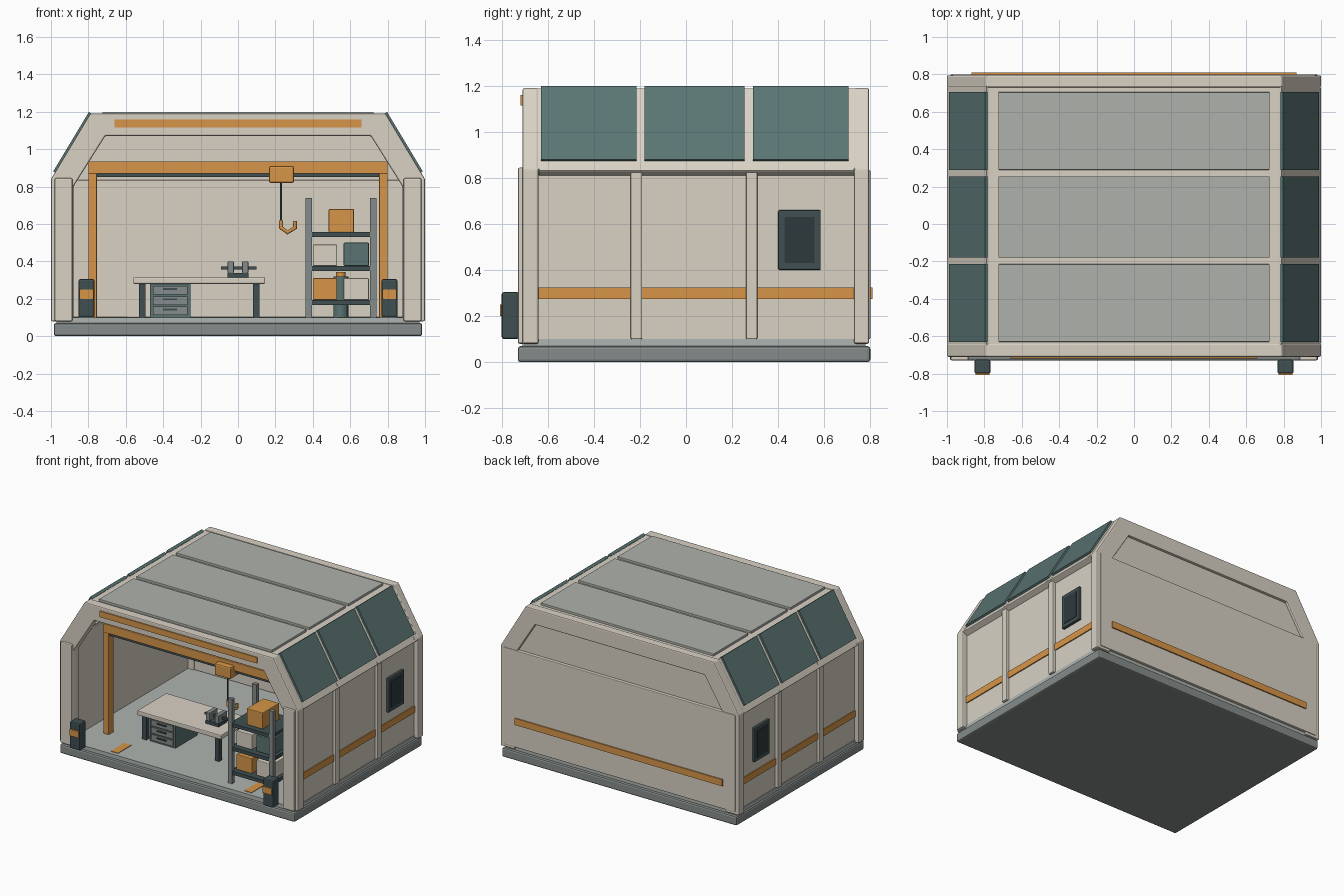
import bpy, bmesh
from mathutils import Vector

cube = bpy.data.objects.get("Cube")
if cube:
    bpy.data.objects.remove(cube, do_unlink=True)


def material(name, rgb):
    m = bpy.data.materials.new(name)
    m.use_nodes = True
    m.diffuse_color = (*rgb, 1)
    m.node_tree.nodes["Principled BSDF"].inputs["Base Color"].default_value = (*rgb, 1)
    return m


CREAM = material("cream_panel", (0.69, 0.64, 0.55))
ORANGE = material("safety_orange", (0.68, 0.30, 0.065))
STEEL = material("steel_grey", (0.235, 0.265, 0.257))
ROOF = material("roof_grey", (0.43, 0.45, 0.41))
FLOOR = material("floor_grey", (0.42, 0.46, 0.44))
TEAL = material("teal", (0.10, 0.175, 0.168))
DARK = material("dark_slate", (0.05, 0.078, 0.083))
BLACK = material("window_dark", (0.027, 0.042, 0.046))


def finish(name, bm, mat, bevel):
    bmesh.ops.recalc_face_normals(bm, faces=bm.faces)
    me = bpy.data.meshes.new(name)
    bm.to_mesh(me)
    bm.free()
    me.materials.append(mat)
    ob = bpy.data.objects.new(name, me)
    bpy.context.collection.objects.link(ob)
    if bevel:
        mod = ob.modifiers.new("soft_edges", "BEVEL")
        mod.width = bevel
        mod.segments = 2
        mod.limit_method = "ANGLE"
    return ob


def prism(name, pts, y0, y1, mat, bevel=0.0):
    """Extrude an x-z outline from y0 to y1."""
    bm = bmesh.new()
    face = bm.faces.new([bm.verts.new((x, y0, z)) for x, z in pts])
    new = bmesh.ops.extrude_face_region(bm, geom=[face])["geom"]
    verts = [v for v in new if isinstance(v, bmesh.types.BMVert)]
    bmesh.ops.translate(bm, verts=verts, vec=(0, y1 - y0, 0))
    return finish(name, bm, mat, bevel)


def box(name, x, y, z, mat, bevel=0.0):
    pts = [(x[0], z[0]), (x[1], z[0]), (x[1], z[1]), (x[0], z[1])]
    return prism(name, pts, y[0], y[1], mat, bevel)


def pair(name, x, y, z, mat, bevel=0.0):
    """Matching boxes on the left (+x) and right (-x)."""
    box("left_" + name, x, y, z, mat, bevel)
    box("right_" + name, (-x[1], -x[0]), y, z, mat, bevel)


def cylinder(name, centre, radius, depth, mat):
    bm = bmesh.new()
    bmesh.ops.create_cone(bm, cap_ends=True, segments=16, radius1=radius,
                          radius2=radius, depth=depth)
    bmesh.ops.translate(bm, verts=bm.verts, vec=centre)
    return finish(name, bm, mat, 0)


EAVE, RIDGE = Vector((1.0, 0.84)), Vector((0.79, 1.19))
SLOPE = RIDGE - EAVE
NORMAL = Vector((SLOPE.y, -SLOPE.x)).normalized()


def slope_pair(name, t, n, y, mat, bevel=0.0):
    """Slabs lying on both sloping roof sides: t along the slope, n off its surface."""
    corners = [(t[0], n[0]), (t[1], n[0]), (t[1], n[1]), (t[0], n[1])]
    pts = [EAVE + SLOPE * a + NORMAL * b for a, b in corners]
    for side, s in (("left", 1), ("right", -1)):
        prism(f"{side}_{name}", [(s * p.x, p.y) for p in pts], y[0], y[1], mat, bevel)


# Base and floor
box("base_slab", (-0.985, 0.985), (-0.73, 0.80), (0, 0.07), STEEL, 0.012)
box("floor", (-0.97, 0.97), (-0.71, 0.78), (0.07, 0.1), FLOOR)
pair("floor_mark", (0.53, 0.59), (-0.68, -0.52), (0.1, 0.104), ORANGE)

# End frames
half_out = [(1, 0.08), tuple(EAVE), tuple(RIDGE)]
half_in = [(0.88, 0.08), (0.88, 0.80), (0.71, 1.07)]


def mirror(pts):
    return [(-x, z) for x, z in pts]


frame = half_out + mirror(half_out)[::-1] + mirror(half_in) + half_in[::-1]
prism("front_frame", frame, -0.71, -0.64, CREAM, 0.008)
prism("back_frame", frame, 0.73, 0.795, CREAM, 0.008)
pair("front_post", (0.885, 0.98), (-0.73, -0.70), (0.08, 0.845), CREAM, 0.008)
box("header_stripe", (-0.66, 0.66), (-0.718, -0.71), (1.115, 1.16), ORANGE)

# Back wall
box("back_wall", (-0.97, 0.97), (0.735, 0.80), (0.1, 0.835), CREAM, 0.005)
gable = [(0.88, 0.80), (0.71, 1.07), (-0.71, 1.07), (-0.88, 0.80)]
prism("back_gable_panel", gable, 0.74, 0.775, CREAM)
box("back_stripe", (-0.87, 0.87), (0.80, 0.809), (0.275, 0.325), ORANGE)

# Side walls, ribs, stripes and windows
pair("side_wall", (0.93, 0.965), (-0.65, 0.74), (0.09, 0.84), CREAM)
for y in (-0.24, 0.26):
    pair("wall_rib", (0.96, 0.988), (y, y + 0.05), (0.1, 0.835), CREAM, 0.006)
for y in ((-0.64, -0.24), (-0.19, 0.26), (0.31, 0.73)):
    pair("side_stripe", (0.965, 0.973), y, (0.275, 0.325), ORANGE)
pair("window_frame", (0.96, 0.985), (0.40, 0.585), (0.40, 0.66), DARK, 0.006)
pair("window_pane", (0.985, 0.989), (0.427, 0.558), (0.43, 0.63), BLACK)

# Roof structure
box("roof_deck", (-0.785, 0.785), (-0.65, 0.74), (1.14, 1.183), CREAM)
slope_pair("eave_beam", (-0.02, 0.12), (-0.05, -0.004), (-0.64, 0.73), CREAM, 0.005)
slope_pair("ridge_beam", (0.88, 1.0), (-0.05, -0.004), (-0.64, 0.73), CREAM)
for y in ((-0.65, -0.62), (-0.225, -0.17), (0.245, 0.30), (0.695, 0.74)):
    slope_pair("roof_rib", (0, 1), (-0.05, -0.003), y, CREAM)
for y in ((-0.63, -0.215), (-0.18, 0.255), (0.29, 0.705)):
    slope_pair("roof_glass", (0.1, 1.01), (-0.01, 0.011), y, TEAL)
    box("roof_panel", (-0.725, 0.725), y, (1.18, 1.2), ROOF, 0.003)

# Gantry and hoist
pair("gantry_post", (0.755, 0.80), (-0.47, -0.41), (0.1, 0.87), ORANGE, 0.004)
box("gantry_beam", (-0.80, 0.80), (-0.475, -0.405), (0.87, 0.935), ORANGE, 0.004)
box("gantry_rail", (-0.755, 0.755), (-0.46, -0.42), (0.85, 0.87), DARK)
box("hoist_body", (0.165, 0.30), (-0.52, -0.38), (0.82, 0.91), ORANGE, 0.01)
cylinder("hoist_cable", (0.23, -0.45, 0.72), 0.006, 0.22, BLACK)
curve = bpy.data.curves.new("hoist_hook", "CURVE")
curve.dimensions = "3D"
curve.bevel_depth = 0.011
curve.use_fill_caps = True
path = [(0.23, 0.62), (0.23, 0.58), (0.265, 0.555), (0.305, 0.58), (0.305, 0.615)]
spline = curve.splines.new("POLY")
spline.points.add(len(path) - 1)
for point, (x, z) in zip(spline.points, path):
    point.co = (x, -0.45, z, 1)
curve.materials.append(ORANGE)
bpy.context.collection.objects.link(bpy.data.objects.new("hoist_hook", curve))

# Bollards
pair("bollard", (0.767, 0.853), (-0.80, -0.725), (0.1, 0.305), DARK, 0.01)
pair("bollard_band", (0.773, 0.847), (-0.808, -0.80), (0.2, 0.25), ORANGE)

# Workbench with drawers
box("bench_top", (-0.56, 0.145), (-0.41, -0.06), (0.28, 0.315), CREAM, 0.006)
for x in (-0.53, 0.08):
    for y in (-0.39, -0.115):
        box("bench_leg", (x, x + 0.035), (y, y + 0.035), (0.1, 0.28), DARK)
box("drawer_unit", (-0.47, -0.255), (-0.385, -0.12), (0.1, 0.28), TEAL)
for i in range(3):
    z = 0.113 + i * 0.055
    box("drawer_front", (-0.455, -0.27), (-0.394, -0.385), (z, z + 0.045), STEEL)
    box("drawer_handle", (-0.40, -0.325), (-0.402, -0.394), (z + 0.025, z + 0.034), DARK)

# Bench vise
box("vise_base", (-0.055, 0.055), (-0.31, -0.21), (0.315, 0.338), DARK)
for x in (-0.055, 0.022):
    box("vise_jaw", (x, x + 0.033), (-0.31, -0.21), (0.338, 0.40), STEEL, 0.004)
box("vise_screw", (-0.09, 0.10), (-0.27, -0.25), (0.358, 0.374), DARK)

# Storage rack
for x in (0.36, 0.705):
    for y in (-0.635, -0.345):
        box("rack_post", (x, x + 0.035), (y, y + 0.03), (0.1, 0.74), STEEL)
for z in (0.168, 0.35, 0.53):
    box("rack_shelf", (0.375, 0.725), (-0.63, -0.32), (z, z + 0.026), DARK)

# Stored boxes: x range, z range, colour
for x, z, mat in (((0.485, 0.62), (0.556, 0.68), ORANGE),
                  ((0.40, 0.53), (0.376, 0.49), CREAM),
                  ((0.565, 0.70), (0.376, 0.50), TEAL),
                  ((0.40, 0.53), (0.194, 0.31), ORANGE),
                  ((0.565, 0.70), (0.194, 0.31), CREAM)):
    box("stored_box", x, (-0.59, -0.39), z, mat, 0.005)

# Gas tank behind the rack
cylinder("gas_tank", (0.55, -0.2, 0.21), 0.04, 0.22, TEAL)
cylinder("tank_valve", (0.55, -0.2, 0.332), 0.025, 0.024, ORANGE)
